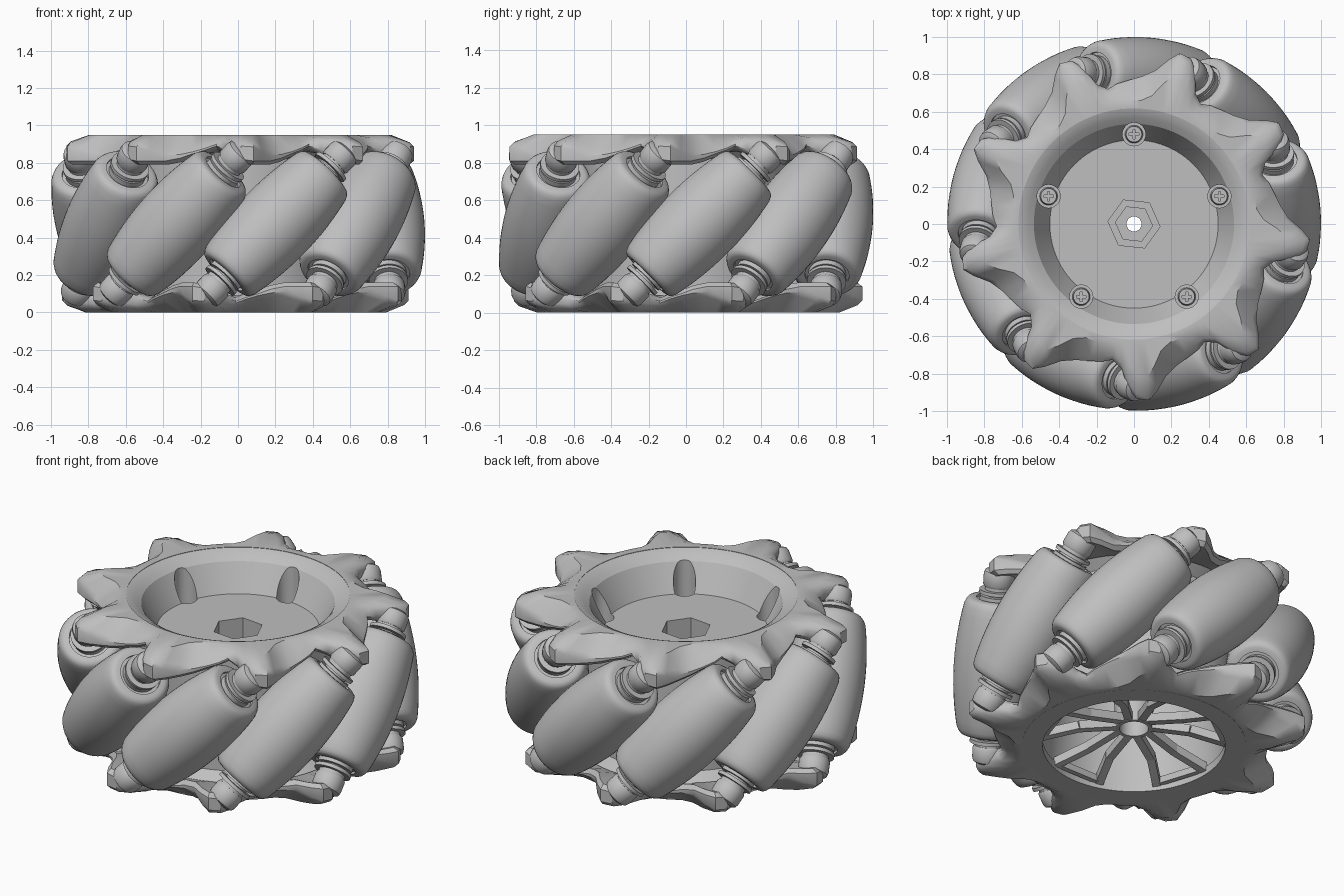
import bpy, bmesh
from math import sin, cos, radians, pi
from mathutils import Matrix, Vector

cube = bpy.data.objects.get("Cube")
if cube:
    bpy.data.objects.remove(cube)

COUNT = 9
STEP = 360 / COUNT
FIRST = -75            # angle of the first roller
MID = 0.475            # half of the wheel width
AXLE_R = 0.78          # distance of the roller axles from the centre

grey = bpy.data.materials.new("plain_grey")
grey.use_nodes = True
GREY = (0.52, 0.52, 0.52, 1)
grey.diffuse_color = GREY
grey.node_tree.nodes["Principled BSDF"].inputs["Base Color"].default_value = GREY


def polar(r, deg, z=0):
    return Vector((r * cos(radians(deg)), r * sin(radians(deg)), z))


def make(name, bm, matrix=None):
    bmesh.ops.recalc_face_normals(bm, faces=bm.faces)
    mesh = bpy.data.meshes.new(name)
    bm.to_mesh(mesh)
    bm.free()
    mesh.materials.append(grey)
    obj = bpy.data.objects.new(name, mesh)
    bpy.context.collection.objects.link(obj)
    if matrix:
        obj.matrix_world = matrix
    return obj


def activate(obj):
    bpy.ops.object.select_all(action="DESELECT")
    obj.select_set(True)
    bpy.context.view_layer.objects.active = obj


def smooth(obj, angle=35):
    activate(obj)
    bpy.ops.object.shade_smooth_by_angle(angle=radians(angle))
    return obj


def cut(obj, cutter):
    mod = obj.modifiers.new("cut", "BOOLEAN")
    mod.operation, mod.solver, mod.object = "DIFFERENCE", "EXACT", cutter
    activate(obj)
    bpy.ops.object.modifier_apply(modifier=mod.name)
    bpy.data.objects.remove(cutter)


def skin(bm, rings):
    """Join a closed series of closed rings with quads."""
    loops = [[bm.verts.new(p) for p in ring] for ring in rings]
    for a, b in zip(loops, loops[1:] + loops[:1]):
        for i in range(len(a)):
            j = (i + 1) % len(a)
            bm.faces.new((a[i], a[j], b[j], b[i]))


def lathe(name, profile, steps=48):
    """Turn a closed (radius, height) outline around z."""
    bm = bmesh.new()
    skin(bm, [[polar(r, 360 * i / steps, z) for i in range(steps)] for r, z in profile])
    return make(name, bm)


def prism(name, r, bottom, top, sides, centre=(0, 0), turn=0, r_top=None):
    bm = bmesh.new()
    bmesh.ops.create_cone(bm, cap_ends=True, segments=sides, radius1=r,
                          radius2=r if r_top is None else r_top, depth=top - bottom)
    place = Matrix.Translation((*centre, (top + bottom) / 2)) @ Matrix.Rotation(radians(turn), 4, "Z")
    bmesh.ops.transform(bm, matrix=place, verts=bm.verts)
    return make(name, bm)


def beam(name, start, end, width, height):
    """Flat bar between two points."""
    bm = bmesh.new()
    bmesh.ops.create_cube(bm, size=1)
    d = end - start
    bmesh.ops.scale(bm, vec=(d.length, width, height), verts=bm.verts)
    return make(name, bm, Matrix.Translation((start + end) / 2) @ d.to_track_quat("X", "Z").to_matrix().to_4x4())


# Core: bowl on top, barrel, open cavity below, hub tube
core = lathe("wheel_core", [
    (.04, .74), (.45, .74), (.535, .9), (.565, .921), (.595, .938), (.62, .946), (.65, .93), (.64, .88),
    (.56, .82), (.56, .13), (.64, .07), (.64, .02), (.6, .006), (.54, .006), (.51, .05), (.47, .6),
    (.18, .6), (.12, .45), (.1, .11), (.08, .11), (.08, .45), (.04, .48)], 96)
cut(core, prism("hex_cutter", .14, .62, .9, 6, turn=24))
cut(core, prism("hex_seat_cutter", .1, .56, .7, 6, turn=24))

# Screws sunk into the bowl wall
SCREWS = [18 + 72 * k for k in range(5)]
for a in SCREWS:
    cut(core, prism("screw_cutter", .062, .63, 1.1, 32, polar(.48, a)[:2]))
smooth(core, 24)
for n, a in enumerate(SCREWS):
    c = polar(.48, a, .685)
    head = prism(f"screw_{n + 1}", .05, .61, .685, 32, c[:2], r_top=.042)
    for turn in (0, 90):
        arm = polar(.026, turn)
        cut(head, beam("slot_cutter", c - arm, c + arm, .012, .04))
    smooth(head)

# Spoke frames over the lower cavity
for n in range(5):
    turn = Matrix.Rotation(radians(126 + 72 * n), 3, "Z")
    for side, label in ((1, "left"), (-1, "right")):
        points = [Vector((.08, .035 * side, .14)), Vector((.3, .075 * side, .1)), Vector((.52, .17 * side, .04))]
        for part, (p, q) in enumerate(zip(points, points[1:])):
            beam(f"spoke_{n + 1}_{label}_{part + 1}", turn @ p, turn @ q, .045, .05)
    beam(f"spoke_foot_{n + 1}", turn @ Vector((.48, -.16, .05)), turn @ Vector((.48, .16, .05)), .03, .04)
lathe("cavity_rim", [(.62, .001), (.505, .001), (.505, .05), (.62, .05)], 96)

# Toothed side plates: angle from the tooth, radius, top height, bottom height
TOOTH = [(-12, .735, .925, .87), (-8, .775, .93, .85), (-5, .88, .92, .82), (-2, .935, .915, .80),
         (2, .945, .91, .79), (5, .90, .89, .79), (9, .83, .865, .79), (14, .79, .87, .805),
         (19, .77, .885, .83), (24, .755, .905, .85)]
FLIP = Matrix.Translation((0, 0, MID)) @ Matrix.Rotation(pi, 4, polar(1, FIRST)) @ Matrix.Translation((0, 0, -MID))


def side_plate(name):
    rings = [[] for _ in range(7)]
    for k in range(COUNT):
        for da, r, top, low in TOOTH:
            a = FIRST + 28 + STEP * k + da
            section = [(.618, .948), (.66 + 1.1 * max(0, r - .8), .95), (r - .025, top), (r, top - .025),
                       (r, low + .02), (r - .03, low), (.63, .86)]
            for ring, (radius, z) in zip(rings, section):
                ring.append(polar(radius, a, z))
    bm = bmesh.new()
    skin(bm, rings)
    return smooth(make(name, bm), 40)


side_plate("top_plate")
side_plate("bottom_plate").matrix_world = FLIP

# Rollers: barrel with rounded ends, washers and axle
half = [(.22 - .3 * s * s, s) for s in (0, .06, .12, .18, .24, .3, .35)]
half += [(.174, .37), (.163, .384), (.145, .39), (.118, .39), (.118, .375), (.1, .375),
         (.1, .405), (.07, .405), (.07, .418), (.105, .418), (.105, .438), (.075, .438), (.075, .47)]
outline = [(r, -s) for r, s in half[:0:-1]] + half + [(.02, .47), (.02, -.47)]
roller = smooth(lathe("roller_1", outline))

# Knobs that hold the roller axles at both ends
knob_outline = [(.001, .455), (.078, .455), (.086, .468), (.086, .525), (.08, .545), (.06, .557), (.001, .557)]
knob = smooth(lathe("top_knob_1", knob_outline, 32))
low_knob = smooth(lathe("bottom_knob_1", [(r, -s) for r, s in knob_outline], 32))

for k in range(COUNT):
    a = FIRST + STEP * k
    out = polar(1, a)
    axis = (polar(1, a + 90) + Vector((0, 0, 1))).normalized()
    frame = Matrix((out, axis.cross(out), axis)).transposed().to_4x4()
    frame.translation = polar(AXLE_R, a, MID)
    for part, label in ((roller, "roller"), (knob, "top_knob"), (low_knob, "bottom_knob")):
        obj = part
        if k:
            obj = bpy.data.objects.new(f"{label}_{k + 1}", part.data)
            bpy.context.collection.objects.link(obj)
        obj.matrix_world = frame
